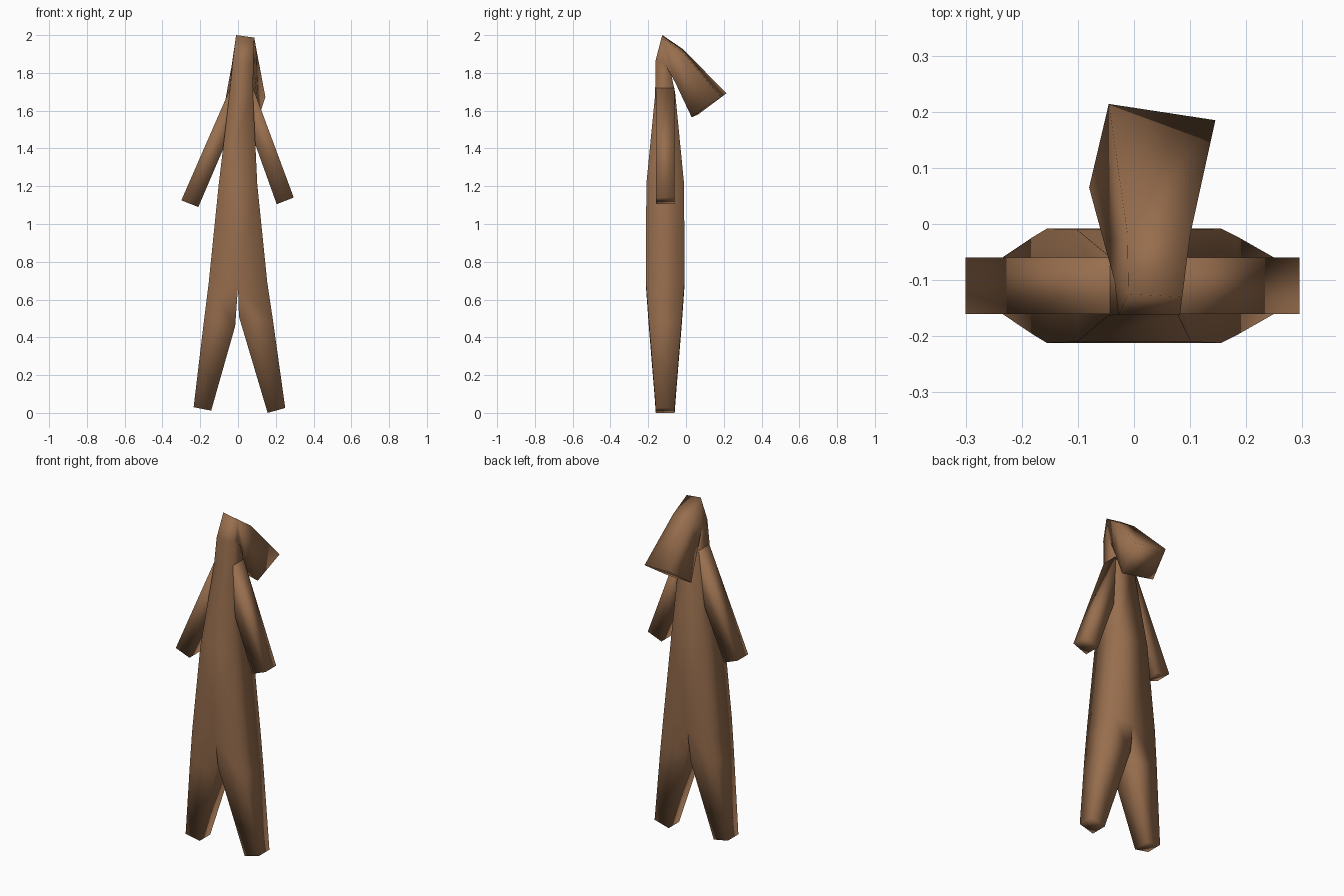
import bpy, bmesh

if "Cube" in bpy.data.objects:
    bpy.data.objects.remove(bpy.data.objects["Cube"])

brown = bpy.data.materials.new("brown")
brown.diffuse_color = (0.31, 0.155, 0.075, 1)
brown.use_nodes = True
brown.node_tree.nodes["Principled BSDF"].inputs["Base Color"].default_value = brown.diffuse_color


def ring(bm, points):
    return [bm.verts.new(p) for p in points]


def box_ring(bm, left, right, half):
    """Four corners between two (x, z) points, centred in depth on y = -0.11."""
    (xl, zl), (xr, zr) = left, right
    f, b = -0.11 - half, -0.11 + half
    return ring(bm, [(xl, f, zl), (xr, f, zr), (xr, b, zr), (xl, b, zl)])


def loft(bm, rings):
    for a, b in zip(rings, rings[1:]):
        for i in range(4):
            j = (i + 1) % 4
            bm.faces.new((a[i], a[j], b[j], b[i]))


def finish(bm, name):
    bmesh.ops.recalc_face_normals(bm, faces=bm.faces)
    for f in bm.faces:
        f.smooth = True
    mesh = bpy.data.meshes.new(name)
    bm.to_mesh(mesh)
    bm.free()
    mesh.materials.append(brown)
    bpy.context.collection.objects.link(bpy.data.objects.new(name, mesh))


# Body: torso, neck and drooping hood as one tapering square tube
bm = bmesh.new()
hips = box_ring(bm, (-0.155, 0.69), (0.155, 0.69), 0.102)
waist = box_ring(bm, (-0.102, 1.21), (0.102, 1.21), 0.1)
shoulders = box_ring(bm, (-0.045, 1.69), (0.079, 1.69), 0.053)
neck = ring(bm, [(-0.028, -0.162, 1.86), (0.082, -0.162, 1.86),
                 (0.078, -0.075, 1.78), (-0.037, -0.075, 1.78)])
crown = ring(bm, [(-0.01, -0.125, 2.0), (0.086, -0.13, 1.987),
                  (0.08, -0.118, 1.86), (-0.035, -0.1, 1.83)])
hood = ring(bm, [(-0.012, -0.015, 1.925), (0.1, -0.02, 1.91),
                 (0.092, -0.055, 1.745), (-0.053, -0.035, 1.735)])
hood_end = ring(bm, [(-0.045, 0.214, 1.692), (0.145, 0.185, 1.672),
                     (0.11, 0.03, 1.565), (-0.08, 0.065, 1.58)])
loft(bm, [waist, shoulders, neck, crown, hood, hood_end])
bm.faces.new(hood_end)

# Lower torso meets both legs at the crotch
crotch_f, crotch_b = ring(bm, [(0, -0.212, 0.67), (0, -0.008, 0.67)])
fl, fr, br, bl = hips
bm.faces.new((fl, crotch_f, fr, waist[1], waist[0]))
bm.faces.new((br, crotch_b, bl, waist[3], waist[2]))
bm.faces.new((fr, br, waist[2], waist[1]))
bm.faces.new((bl, fl, waist[0], waist[3]))

# Legs
left_leg = [[fl, crotch_f, crotch_b, bl],
            box_ring(bm, (-0.18, 0.49), (-0.015, 0.46), 0.087),
            box_ring(bm, (-0.235, 0.03), (-0.142, 0.012), 0.05)]
right_leg = [[crotch_f, fr, br, crotch_b],
             box_ring(bm, (0.005, 0.51), (0.185, 0.49), 0.087),
             box_ring(bm, (0.157, 0.0), (0.25, 0.026), 0.05)]
for leg in (left_leg, right_leg):
    loft(bm, leg)
    bm.faces.new(leg[-1])
finish(bm, "robe_body")

# Arms: square tubes ending inside the shoulders
arms = {
    "left_arm": [((-0.04, 1.72), (0.03, 1.65)), ((-0.3, 1.125), (-0.21, 1.09))],
    "right_arm": [((0.02, 1.62), (0.08, 1.72)), ((0.205, 1.105), (0.295, 1.14))],
}
for name, (top, end) in arms.items():
    bm = bmesh.new()
    rings = [box_ring(bm, *top, 0.05), box_ring(bm, *end, 0.05)]
    loft(bm, rings)
    for r in rings:
        bm.faces.new(r)
    finish(bm, name)
